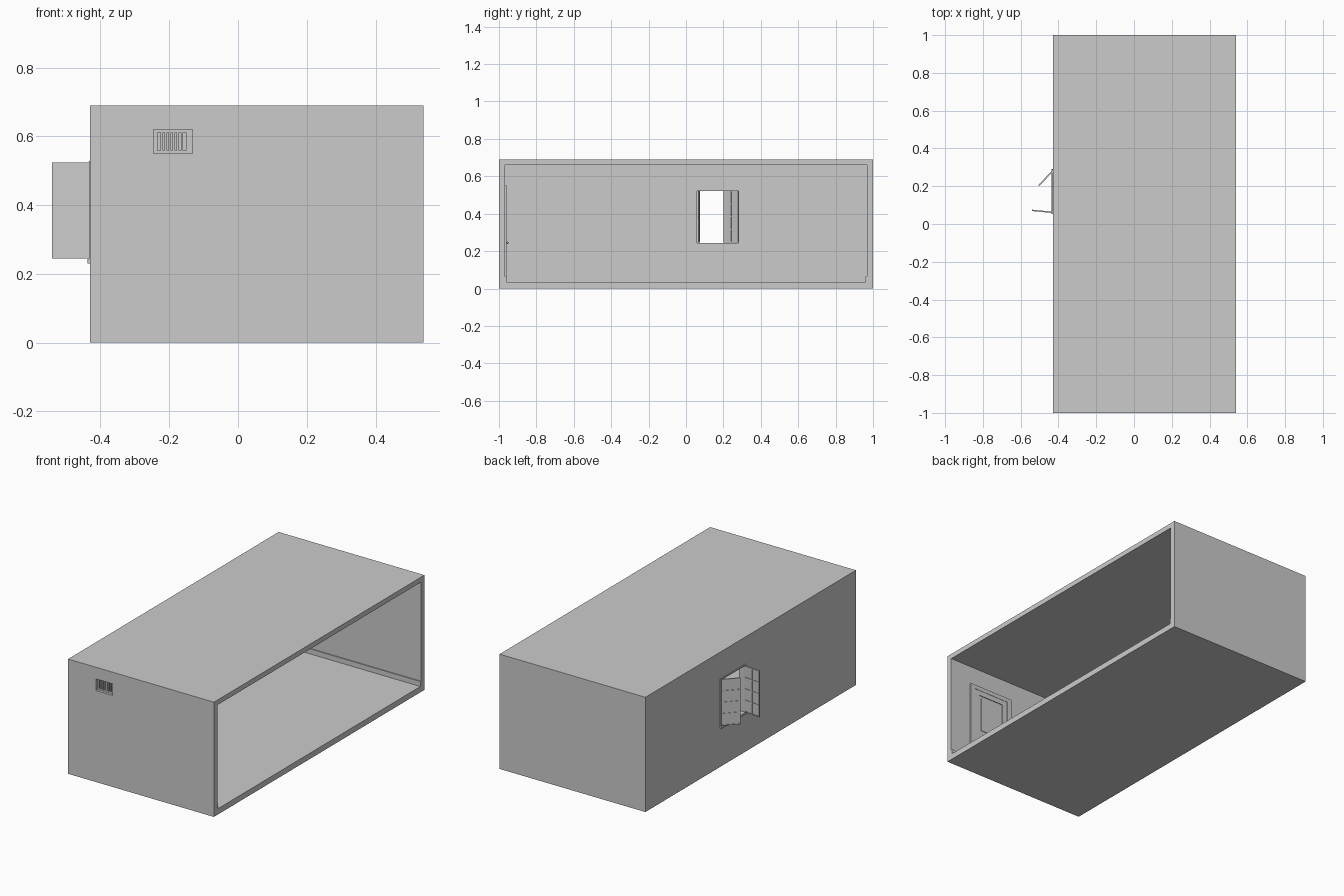
import bpy, bmesh, math
from mathutils import Matrix, Vector

if "Cube" in bpy.data.objects:
    bpy.data.objects.remove(bpy.data.objects["Cube"])


def make_object(name, bm):
    mesh = bpy.data.meshes.new(name)
    bm.to_mesh(mesh)
    bm.free()
    ob = bpy.data.objects.new(name, mesh)
    bpy.context.collection.objects.link(ob)
    return ob


def boxes(name, spans, matrix=None):
    """One object from several boxes given as (x0, x1, y0, y1, z0, z1)."""
    bm = bmesh.new()
    for x0, x1, y0, y1, z0, z1 in spans:
        m = Matrix.Translation(((x0 + x1) / 2, (y0 + y1) / 2, (z0 + z1) / 2))
        bmesh.ops.create_cube(bm, size=1, matrix=m @ Matrix.Diagonal((x1 - x0, y1 - y0, z1 - z0, 1)))
    ob = make_object(name, bm)
    if matrix:
        ob.matrix_world = matrix
    return ob


def cut(ob, *span):
    cutter = boxes("cutter", [span])
    mod = ob.modifiers.new("cut", 'BOOLEAN')
    mod.operation, mod.solver, mod.object = 'DIFFERENCE', 'EXACT', cutter
    bpy.context.view_layer.update()
    mesh = bpy.data.meshes.new_from_object(ob.evaluated_get(bpy.context.evaluated_depsgraph_get()))
    ob.modifiers.clear()
    ob.data = mesh
    bpy.data.objects.remove(cutter)


# Room shell, open on the +x side, with window and vent holes
X0, X1 = -0.43, 0.54
XI, YI, ZF, ZC = -0.40, 0.967, 0.035, 0.66
WY0, WY1, WZ0, WZ1 = 0.053, 0.289, 0.235, 0.528
VX0, VX1, VZ0, VZ1 = -0.246, -0.133, 0.55, 0.62
room = boxes("room_shell", [(X0, X1, -1, 1, 0, 0.69)])
cut(room, XI, X1 + 0.1, -YI, YI, ZF, ZC)
cut(room, X0 - 0.1, XI + 0.1, WY0, WY1, WZ0, WZ1)
cut(room, VX0, VX1, -1.1, -YI + 0.1, VZ0, VZ1)

# Skirting boards, interrupted by the door
T, H = 0.006, 0.03
boxes("skirting_boards", [
    (XI, XI + T, -YI, YI, ZF, ZF + H),
    (XI + T, X1, YI - T, YI, ZF, ZF + H),
    (XI + T, 0.10, -YI, -YI + T, ZF, ZF + H),
    (0.40, X1, -YI, -YI + T, ZF, ZF + H)])

# Vent grille: rim and upright slats recessed in the front wall
gy0, gy1 = -0.985, -0.975
grille = [(VX0, VX0 + 0.012, gy0, gy1, VZ0, VZ1), (VX1 - 0.018, VX1, gy0, gy1, VZ0, VZ1),
          (VX0, VX1, gy0, gy1, VZ0, VZ0 + 0.009), (VX0, VX1, gy0, gy1, VZ1 - 0.009, VZ1)]
pitch = (VX1 - VX0 - 0.030) / 7
for i in range(1, 7):
    c = VX0 + 0.012 + i * pitch
    grille.append((c - 0.0035, c + 0.0035, gy0, gy1, VZ0 + 0.009, VZ1 - 0.009))
boxes("vent_grille", grille)

# Window frame and sill lining the hole
fx0, fx1, b = -0.434, -0.396, 0.007
boxes("window_frame", [
    (fx0, fx1, WY0, WY0 + b, WZ0, WZ1), (fx0, fx1, WY1 - b, WY1, WZ0, WZ1),
    (fx0, fx1, WY0, WY1, WZ1 - b, WZ1)])
boxes("window_sill", [(-0.438, -0.392, WY0 - 0.001, WY1 + 0.001, 0.23, 0.243)])


# Open window sashes: 2 by 4 panes, hinged at the frame and swung outward
def sash(name, hinge, tip):
    d = Vector(tip) - Vector(hinge)
    L, t = d.length, 0.004
    z0, z1 = 0.245, 0.524
    bars = []
    for u, w in ((0, 0.006), (L / 2 - 0.003, 0.006), (L - 0.006, 0.006)):
        bars.append((u, u + w, -t, t, z0, z1))
    for i in range(5):
        c = z0 + 0.003 + i * (z1 - z0 - 0.006) / 4
        bars.append((0, L, -t * 0.9, t * 0.9, c - 0.003, c + 0.003))
    m = Matrix.Translation((*hinge, 0)) @ Matrix.Rotation(math.atan2(d.y, d.x), 4, 'Z')
    boxes(name + "_sash", bars, m)
    boxes(name + "_glass", [(0.003, L - 0.003, -0.001, 0.001, z0 + 0.003, z1 - 0.003)], m)


sash("near_window", (-0.432, 0.062), (-0.54, 0.072))
sash("far_window", (-0.432, 0.28), (-0.504, 0.203))

# Interior door on the front wall: frame, leaf and raised panels
dy = -YI
boxes("door_frame", [
    (0.10, 0.13, dy, dy + 0.006, ZF, 0.55), (0.37, 0.40, dy, dy + 0.006, ZF, 0.55),
    (0.13, 0.37, dy, dy + 0.006, 0.525, 0.55)])
boxes("door_leaf", [
    (0.13, 0.165, dy, dy + 0.004, ZF, 0.525), (0.335, 0.37, dy, dy + 0.004, ZF, 0.525),
    (0.165, 0.335, dy, dy + 0.004, 0.495, 0.525), (0.165, 0.335, dy, dy + 0.004, 0.22, 0.255),
    (0.165, 0.335, dy, dy + 0.004, ZF, 0.075)])
boxes("door_panels", [
    (0.18, 0.32, dy, dy + 0.003, 0.27, 0.48), (0.18, 0.32, dy, dy + 0.003, 0.09, 0.205)])

# Door knob on a short stem
bm = bmesh.new()
bmesh.ops.create_cone(bm, cap_ends=True, segments=16, radius1=0.003, radius2=0.003, depth=0.012,
                      matrix=Matrix.Translation((0.15, dy + 0.006, 0.245)) @ Matrix.Rotation(math.pi / 2, 4, 'X'))
bmesh.ops.create_uvsphere(bm, u_segments=16, v_segments=8, radius=0.006,
                          matrix=Matrix.Translation((0.15, dy + 0.013, 0.245)))
knob = make_object("door_knob", bm)
for p in knob.data.polygons:
    p.use_smooth = True
